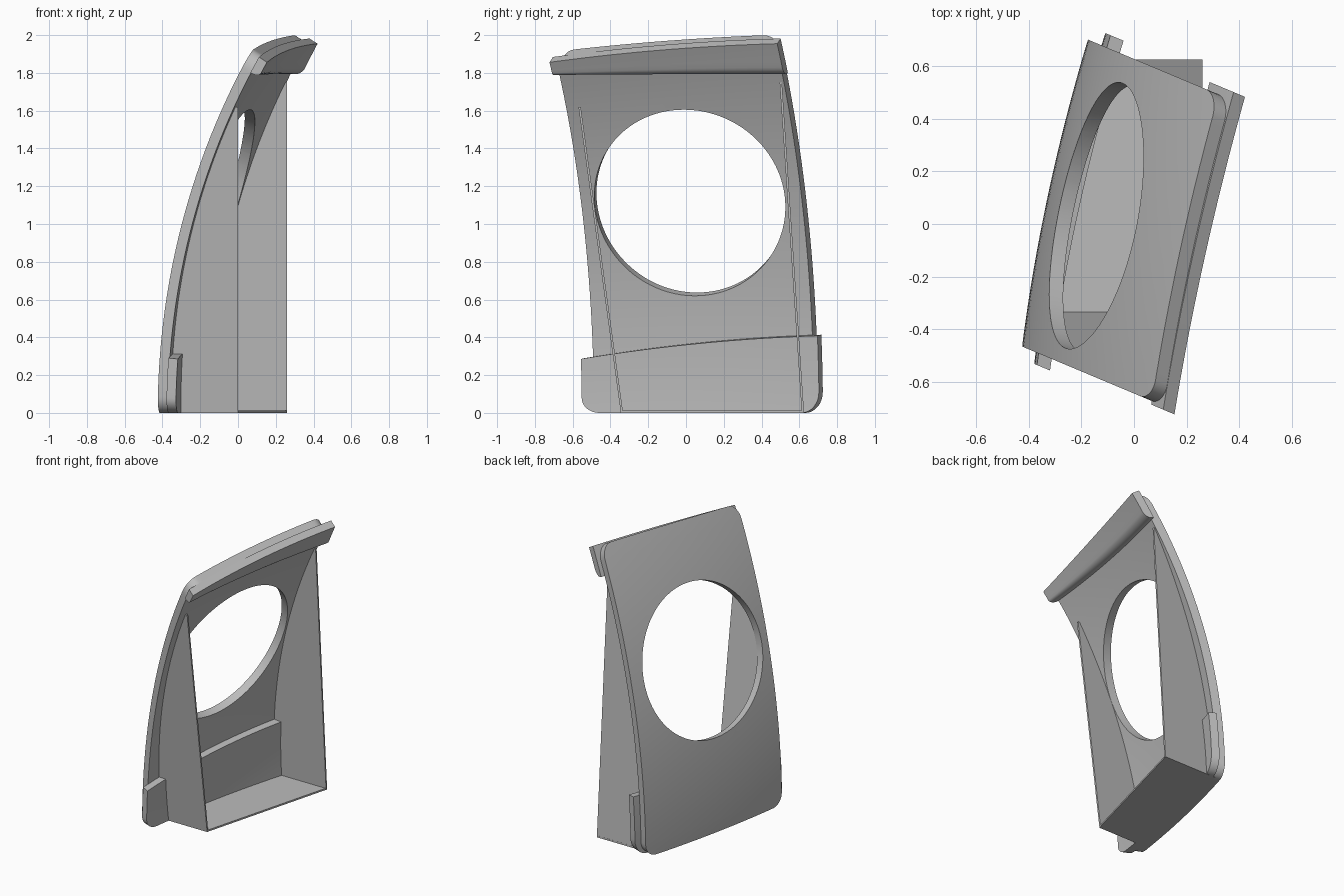
import bpy, bmesh, math
from mathutils import Vector

if "Cube" in bpy.data.objects:
    bpy.data.objects.remove(bpy.data.objects["Cube"])

grey = bpy.data.materials.new("light_grey")
grey.diffuse_color = (0.5, 0.5, 0.5, 1)
grey.use_nodes = True
grey.node_tree.nodes["Principled BSDF"].inputs["Base Color"].default_value = grey.diffuse_color

U = Vector((0.922, -0.387, 0))      # horizontal direction the panel leans towards
PANEL, STRIP = 0.058, 0.11          # depth of panel back and of the raised strips


def bow(s):
    return 4 * s * (1 - s)


def radius(s):
    return 3.69 + 0.3 * s


def surf(s, z, d=0.0, ref=0.0):
    """Point of the curved sheet: s across, z height at depth ref, d depth."""
    r = radius(s)
    t = math.asin(z / (r - ref))
    base = Vector((-0.425 + 0.25 * s - 0.025 * bow(s), -0.465 + 1.165 * s, 0))
    return base + U * (r - (r - d) * math.cos(t)) + Vector((0, 0, (r - d) * math.sin(t)))


def solid(name, a, b):
    """Closed body between two point grids of equal shape."""
    n, m = len(a), len(a[0])
    bm = bmesh.new()
    va = [[bm.verts.new(p) for p in row] for row in a]
    vb = [[bm.verts.new(p) for p in row] for row in b]
    for g in (va, vb):
        for i in range(n - 1):
            for j in range(m - 1):
                bm.faces.new((g[i][j], g[i][j + 1], g[i + 1][j + 1], g[i + 1][j]))
    rim = [(0, j) for j in range(m)] + [(i, m - 1) for i in range(1, n)]
    rim += [(n - 1, j) for j in range(m - 2, -1, -1)] + [(i, 0) for i in range(n - 2, 0, -1)]
    for (i, j), (k, l) in zip(rim, rim[1:] + rim[:1]):
        bm.faces.new((va[i][j], va[k][l], vb[k][l], vb[i][j]))
    bmesh.ops.recalc_face_normals(bm, faces=bm.faces)
    return add(name, bm)


def add(name, bm):
    me = bpy.data.meshes.new(name)
    bm.to_mesh(me)
    bm.free()
    me.materials.append(grey)
    ob = bpy.data.objects.new(name, me)
    bpy.context.collection.objects.link(ob)
    return ob


def smooth(ob):
    bpy.ops.object.select_all(action='DESELECT')
    ob.select_set(True)
    bpy.context.view_layer.objects.active = ob
    bpy.ops.object.shade_smooth_by_angle(angle=math.radians(30))


def rounded_rows(rf, rs, inner, top=True):
    """(height fraction, side inset) rows giving rounded corners."""
    arc = [(rf * (1 - math.cos(k * math.pi / 16)), rs * (1 - math.sin(k * math.pi / 16)))
           for k in range(9)]
    end = 1 - rf if top else 1.0
    mid = [(rf + (end - rf) * k / inner, 0) for k in range(1, inner)]
    tail = [(1 - f, i) for f, i in reversed(arc)] if top else [(1.0, 0)]
    return arc + mid + tail


def sheet(rows, lo, hi, zlo, ztop, depth, ref, cols=32):
    grid = []
    for f, inset in rows:
        row = []
        for j in range(cols + 1):
            s = lo + inset + (hi - lo - 2 * inset) * j / cols
            z = zlo + (ztop(s) - zlo) * f
            row.append(surf(s, z, depth(f), ref))
        grid.append(row)
    return grid


# Main curved panel
rows = rounded_rows(0.045, 0.07, 28)
top = lambda s: 1.915 + 0.087 * s + 0.012 * bow(s)
panel = solid("curved_panel",
              sheet(rows, 0, 1, 0, top, lambda f: 0.0, 0),
              sheet(rows, 0, 1, 0, top, lambda f: PANEL, 0))

# Round opening through the panel
bm = bmesh.new()
bmesh.ops.create_cone(bm, cap_ends=True, segments=128, radius1=0.515, radius2=0.515, depth=0.8)
cutter = add("opening_cutter", bm)
axis = Vector((0.93, -0.2, -0.3)).normalized()
cutter.rotation_mode = 'QUATERNION'
cutter.rotation_quaternion = axis.to_track_quat('Z', 'Y')
cutter.location = surf(0.487, 1.14)
cutter.hide_render = True
cutter.hide_viewport = True
cut = panel.modifiers.new("opening", 'BOOLEAN')
cut.operation = 'DIFFERENCE'
cut.solver = 'EXACT'
cut.object = cutter
bpy.context.view_layer.update()
deps = bpy.context.evaluated_depsgraph_get()
done = bpy.data.meshes.new_from_object(panel.evaluated_get(deps))
panel.modifiers.clear()
panel.data = done
bpy.data.objects.remove(cutter)
smooth(panel)

# Raised strip along the foot, wider than the panel
rows = rounded_rows(0.27, 0.08, 6, top=False)
top = lambda s: 0.297 + 0.115 * s + 0.018 * bow(s)
smooth(solid("foot_strip",
             sheet(rows, -0.038, 1.04, 0, top, lambda f: PANEL - 0.002, PANEL),
             sheet(rows, -0.038, 1.04, 0, top, lambda f: STRIP, PANEL)))

# Tapering lip under the head of the panel, with a rounded lower edge
rows = [(0.3 * (1 - math.cos(k * math.pi / 16)), 0) for k in range(9)]
rows += [(0.3 + 0.7 * k / 4, 0) for k in range(1, 5)]
top = lambda s: 1.885 + 0.095 * s + 0.015 * bow(s)


def lip_depth(f):
    q = max(0.0, 1 - f / 0.3)
    return PANEL + 0.002 + (STRIP - PANEL - 0.002) * math.sqrt(1 - q * q)


smooth(solid("head_lip",
             sheet(rows, -0.012, 1.025, 1.8, top, lambda f: PANEL - 0.002, PANEL),
             sheet(rows, -0.012, 1.025, 1.8, top, lip_depth, PANEL)))


def panel_x(y, z, d):
    """Point of the panel at depth d that has the given y."""
    s = 0.5
    for _ in range(12):
        s += (y - surf(s, z, d, d).y) / 1.165
    return surf(s, z, d, d).x


# Thin side walls, each leaning sideways
def wall(name, y0, lean, x_edge, height, thick):
    a, b = [], []
    for k in range(33):
        z = height * k / 32
        y = y0 + lean * z
        x = min(panel_x(y, z, PANEL - 0.015), x_edge - 0.002)
        a.append([Vector((x, y, z)), Vector((x_edge, y, z))])
        b.append([p + Vector((0, thick, 0)) for p in a[-1]])
    smooth(solid(name, a, b))


wall("front_wall", -0.345, -0.1385, 0.0, 1.62, 0.012)
wall("rear_wall", 0.625, -0.067, 0.26, 1.75, -0.012)

# Thin floor between the walls
a, b = [], []
for k in range(25):
    t = k / 24
    y = -0.345 + 0.97 * t
    a.append([Vector((panel_x(y, 0, PANEL - 0.015), y, 0)), Vector((0.26 * t, y, 0))])
    b.append([p + Vector((0, 0, 0.012)) for p in a[-1]])
smooth(solid("floor", a, b))
